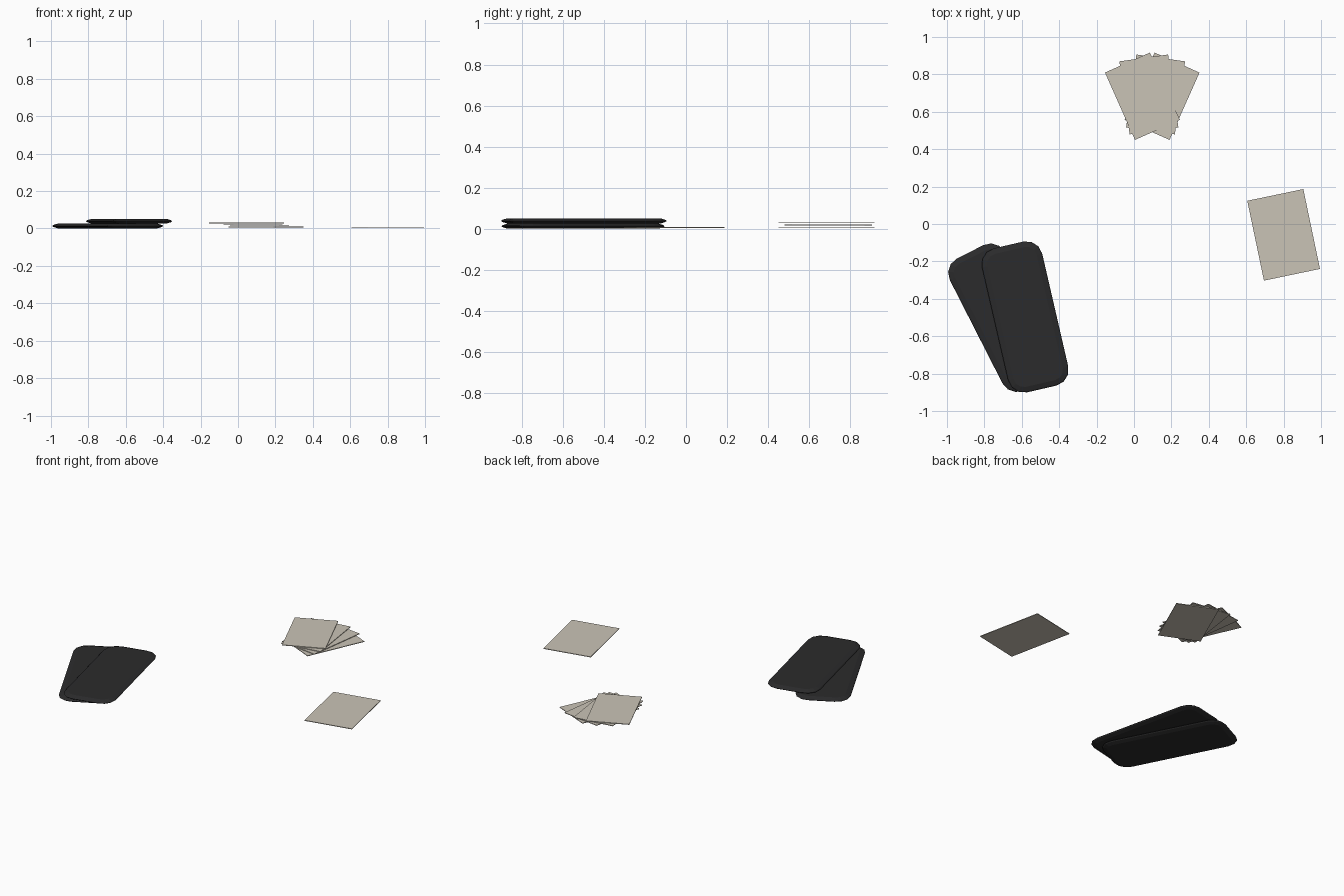
import bpy, bmesh, math
from mathutils import Matrix

if "Cube" in bpy.data.objects:
    bpy.data.objects.remove(bpy.data.objects["Cube"])


def material(name, rgb):
    m = bpy.data.materials.new(name)
    m.diffuse_color = (*rgb, 1)
    m.use_nodes = True
    m.node_tree.nodes["Principled BSDF"].inputs["Base Color"].default_value = m.diffuse_color
    return m


BLACK = material("matte black", (0.024, 0.024, 0.025))
PAPER = material("warm paper", (0.59, 0.55, 0.47))


def finish(name, bm, mat, x, y, z, angle):
    bmesh.ops.recalc_face_normals(bm, faces=bm.faces)
    me = bpy.data.meshes.new(name)
    bm.to_mesh(me)
    bm.free()
    me.materials.append(mat)
    ob = bpy.data.objects.new(name, me)
    ob.location = (x, y, z)
    ob.rotation_euler.z = math.radians(angle)
    bpy.context.collection.objects.link(ob)
    return ob


def rounded_outline(w, h, r, segments=3):
    pts = []
    for i, (sx, sy) in enumerate([(1, 1), (-1, 1), (-1, -1), (1, -1)]):
        for k in range(segments + 1):
            a = math.pi / 2 * (i + k / segments)
            pts.append((sx * (w / 2 - r) + r * math.cos(a),
                        sy * (h / 2 - r) + r * math.sin(a)))
    return pts


# Rounded slab whose rim tapers towards the top and bottom faces
def slab(name, x, y, z, angle, thick=0.025, w=0.33, h=0.79):
    bm = bmesh.new()
    rings = []
    for inset, level in [(0.03, 0), (0.006, 0.3), (0, 0.5), (0.006, 0.7), (0.03, 1)]:
        pts = rounded_outline(w - 2 * inset, h - 2 * inset, 0.085 - inset)
        rings.append([bm.verts.new((px, py, level * thick)) for px, py in pts])
    n = len(rings[0])
    for a, b in zip(rings, rings[1:]):
        for i in range(n):
            j = (i + 1) % n
            bm.faces.new((a[i], a[j], b[j], b[i]))
    bm.faces.new(rings[0][::-1])
    bm.faces.new(rings[-1])
    return finish(name, bm, BLACK, x, y, z, angle)


# Thin flat card
def card(name, x, y, z, angle, w, h, thick=0.004):
    bm = bmesh.new()
    bmesh.ops.create_cube(bm, size=1, matrix=Matrix.Diagonal((w, h, thick, 1)))
    return finish(name, bm, PAPER, x, y, z, angle)


# Two stacked slabs
slab("lower_slab", -0.697, -0.501, 0.001, 27)
slab("upper_slab", -0.582, -0.497, 0.0265, 13)

# Loose card
card("single_card", 0.80, -0.058, 0.007, 11.8, 0.306, 0.436)

# Fan of four cards, the leftmost on top
for i, a in enumerate([-24, -8, 8, 24]):
    t = math.radians(a)
    card(f"fan_card_{i + 1}", 0.0975 - 0.129 * math.sin(t),
         0.567 + 0.127 * math.cos(t), 0.008 + 0.0073 * i, a, 0.263, 0.394)
